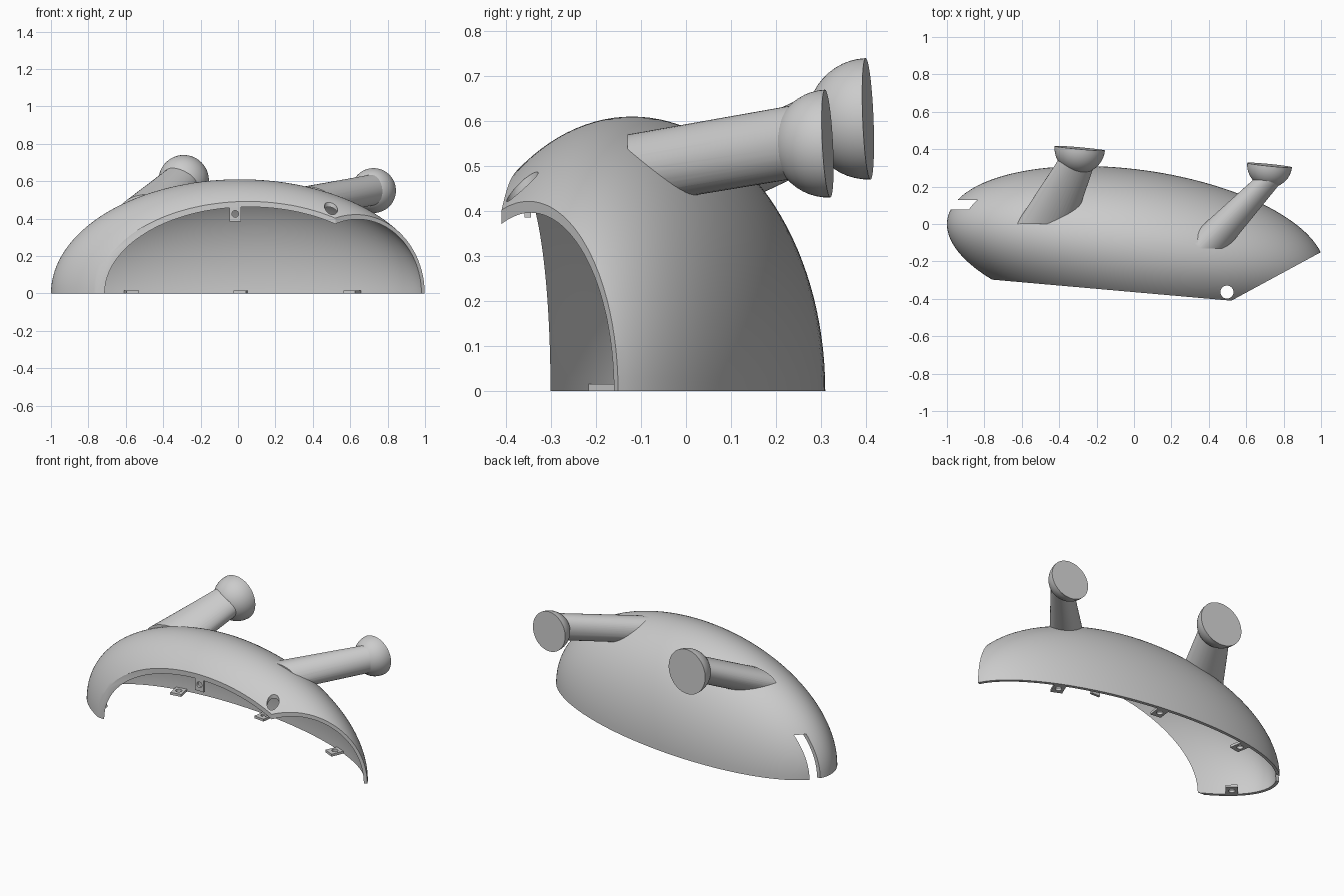
import bpy, bmesh, math
from mathutils import Matrix, Vector

cube = bpy.data.objects.get("Cube")
if cube:
    bpy.data.objects.remove(cube, do_unlink=True)

GREY = (0.6, 0.6, 0.6, 1)
grey = bpy.data.materials.new("plain grey")
grey.use_nodes = True
grey.diffuse_color = GREY
grey.node_tree.nodes["Principled BSDF"].inputs["Base Color"].default_value = GREY

# Sheared half ellipsoid that defines the shell
CX, CY, SHEAR, AX, AY, AZ, WALL = 0.01, -0.12, -0.119, 1.01, 0.413, 0.61, 0.02


def make(name, bm):
    bmesh.ops.recalc_face_normals(bm, faces=bm.faces)
    mesh = bpy.data.meshes.new(name)
    bm.to_mesh(mesh)
    bm.free()
    mesh.materials.append(grey)
    obj = bpy.data.objects.new(name, mesh)
    bpy.context.collection.objects.link(obj)
    return obj


def combine(obj, other, operation):
    """Apply a boolean and remove the helper."""
    mod = obj.modifiers.new("combine", 'BOOLEAN')
    mod.operation, mod.solver, mod.object = operation, 'EXACT', other
    bpy.context.view_layer.objects.active = obj
    bpy.ops.object.modifier_apply(modifier=mod.name)
    bpy.data.objects.remove(other, do_unlink=True)


def ellipsoid(name, wall):
    bm = bmesh.new()
    bmesh.ops.create_uvsphere(bm, u_segments=128, v_segments=64, radius=1)
    bm.transform(Matrix(((AX - wall, 0, 0, CX), (SHEAR, AY - wall, 0, CY),
                         (0, 0, AZ - wall, 0), (0, 0, 0, 1))))
    return make(name, bm)


def box(name, size, matrix):
    bm = bmesh.new()
    bmesh.ops.create_cube(bm, size=1)
    bm.transform(matrix @ Matrix.Diagonal((*size, 1)))
    return make(name, bm)


def cylinder(name, radius, depth, matrix):
    bm = bmesh.new()
    bmesh.ops.create_cone(bm, cap_ends=True, segments=32, radius1=radius,
                          radius2=radius, depth=depth, matrix=matrix)
    return make(name, bm)


def prism(name, outline, height):
    bm = bmesh.new()
    face = bm.faces.new([bm.verts.new((x, y, 0)) for x, y in outline])
    top = bmesh.ops.extrude_face_region(bm, geom=[face])["geom"]
    bmesh.ops.translate(bm, vec=(0, 0, height),
                        verts=[v for v in top if isinstance(v, bmesh.types.BMVert)])
    return make(name, bm)


def arm(name, start, start_size, end, end_size, sides=48):
    """Tapered tube between two upright elliptical sections."""
    bm = bmesh.new()
    rings = []
    for centre, (rx, rz) in ((start, start_size), (end, end_size)):
        rings.append([bm.verts.new(Vector(centre) + Vector((rx * math.cos(a), 0, rz * math.sin(a))))
                      for a in (math.tau * i / sides for i in range(sides))])
    for i in range(sides):
        j = (i + 1) % sides
        bm.faces.new((rings[0][i], rings[0][j], rings[1][j], rings[1][i]))
    for ring in rings:
        bm.faces.new(ring)
    return make(name, bm)


def half_ball(name, centre, radius, facing):
    """Hemisphere whose flat disc looks along the facing direction."""
    bm = bmesh.new()
    bmesh.ops.create_uvsphere(bm, u_segments=48, v_segments=24, radius=radius)
    cut = bmesh.ops.bisect_plane(bm, geom=bm.verts[:] + bm.edges[:] + bm.faces[:],
                                 plane_co=(0, 0, 0), plane_no=(0, 0, 1), clear_outer=True)
    rim = [e for e in bm.edges if e.is_boundary]
    bmesh.ops.holes_fill(bm, edges=rim, sides=0)
    turn = Vector(facing).to_track_quat('Z', 'Y').to_matrix().to_4x4()
    bm.transform(Matrix.Translation(centre) @ turn)
    return make(name, bm)


# Shell with the two arms grown out of it
shell = ellipsoid("shell", 0)
combine(shell, arm("right_arm", (-0.475, 0, 0.445), (0.155, 0.085),
                   (-0.30, 0.35, 0.61), (0.10, 0.085)), 'UNION')
combine(shell, arm("left_arm", (0.365, -0.13, 0.49), (0.135, 0.08),
                   (0.74, 0.26, 0.557), (0.077, 0.082)), 'UNION')
combine(shell, ellipsoid("hollow", WALL), 'DIFFERENCE')

# Angled front cut, flat base, side slot and small round hole
combine(shell, prism("front_cut", [(-1.5, -0.232), (0.52, -0.41), (1.3, 0.0125),
                                   (1.3, 1), (-1.5, 1)], 1), 'INTERSECT')
combine(shell, box("slot", (0.4, 0.052, 0.5),
                   Matrix.Translation((-1, 0.103, 0))), 'DIFFERENCE')
combine(shell, cylinder("hole", 0.035, 0.5, Matrix.Translation((0.497, -0.364, 0.45))), 'DIFFERENCE')

# Half-ball ends
parts = [shell,
         half_ball("right_ball_end", (-0.29, 0.405, 0.605), 0.135, (0.09, 1, 0.04)),
         half_ball("left_ball_end", (0.725, 0.315, 0.55), 0.12, (0.1, 1, 0.05))]


# Mounting tabs with screw holes
def tab(name, matrix, size):
    plate = box(name, size, matrix)
    combine(plate, cylinder("screw_hole", 0.018, 0.1, matrix), 'DIFFERENCE')
    parts.append(plate)


for name, degrees in (("back_right_tab", 125.7), ("back_middle_tab", 89.4),
                      ("back_left_tab", 51.8), ("front_right_tab", 208)):
    c, s = math.cos(math.radians(degrees)), math.sin(math.radians(degrees))
    wall = Vector((CX + AX * c, CY + SHEAR * c + AY * s, 0.0075))
    tangent = Vector((-AX * s, -SHEAR * s + AY * c, 0)).normalized()
    inward = Vector((-tangent.y, tangent.x, 0))
    place = Matrix.Translation(wall + inward * 0.055) @ Matrix.Rotation(
        math.atan2(tangent.y, tangent.x), 4, 'Z')
    tab(name, place, (0.068, 0.085, 0.015))

tab("top_tab", Matrix.Translation((-0.015, -0.352, 0.425)) @ Matrix.Rotation(math.pi / 2, 4, 'X'),
    (0.06, 0.08, 0.015))

# Smooth curved surfaces, crisp rims
bpy.ops.object.select_all(action='DESELECT')
for part in parts:
    part.select_set(True)
bpy.context.view_layer.objects.active = shell
bpy.ops.object.shade_smooth_by_angle(angle=math.radians(30))
